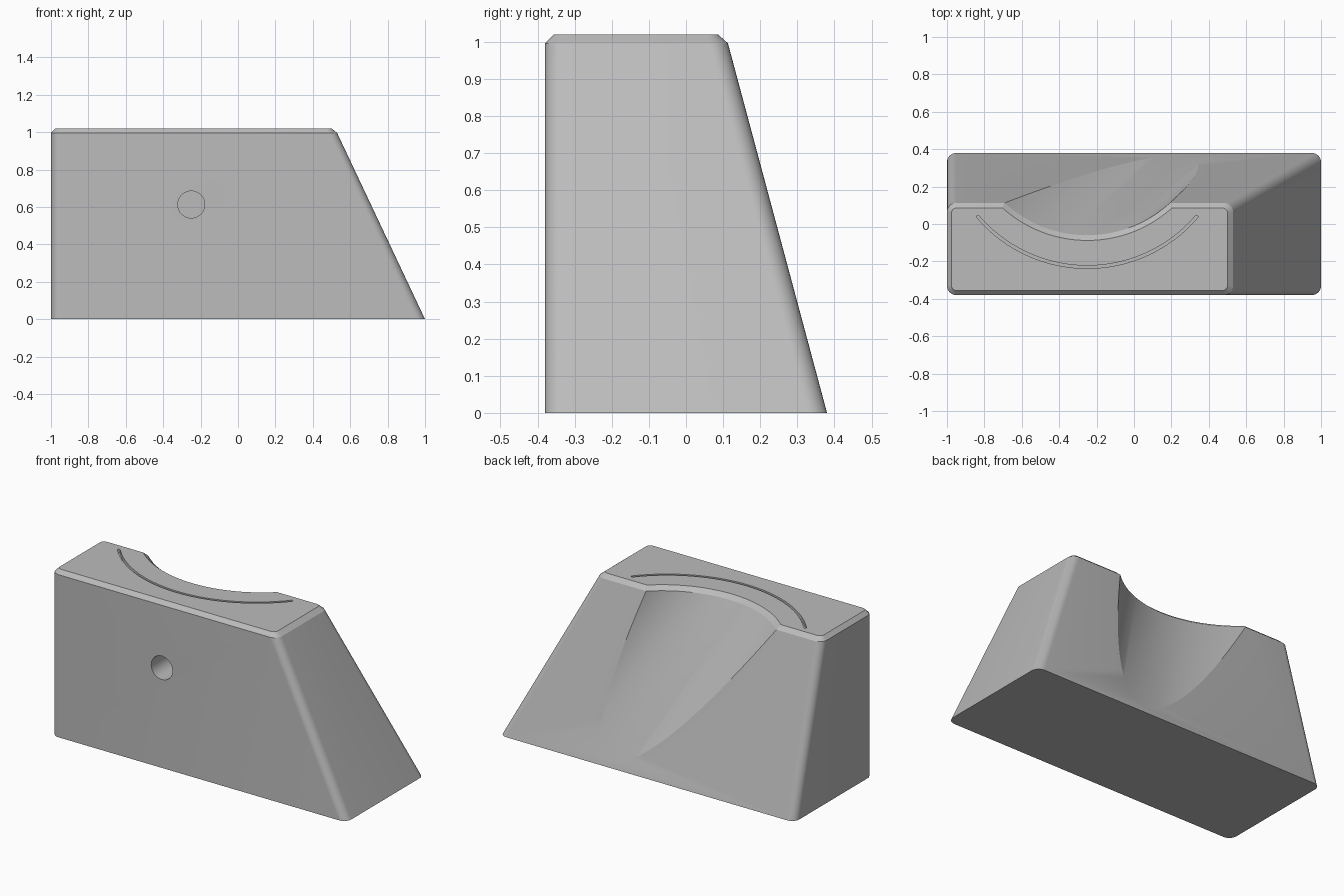
import bpy, bmesh, math

if "Cube" in bpy.data.objects:
    bpy.data.objects.remove(bpy.data.objects["Cube"])

grey = bpy.data.materials.new("light grey")
grey.diffuse_color = (0.5, 0.5, 0.5, 1)
grey.use_nodes = True
grey.node_tree.nodes["Principled BSDF"].inputs["Base Color"].default_value = grey.diffuse_color


def loft(name, loops):
    """Closed solid through equal-length rings of points."""
    bm = bmesh.new()
    rings = [[bm.verts.new(p) for p in ring] for ring in loops]
    n = len(rings[0])
    for a, b in zip(rings, rings[1:]):
        for i in range(n):
            j = (i + 1) % n
            bm.faces.new((a[i], a[j], b[j], b[i]))
    bm.faces.new(rings[0][::-1])
    bm.faces.new(rings[-1])
    bmesh.ops.recalc_face_normals(bm, faces=bm.faces)
    mesh = bpy.data.meshes.new(name)
    bm.to_mesh(mesh)
    bm.free()
    mesh.materials.append(grey)
    obj = bpy.data.objects.new(name, mesh)
    bpy.context.collection.objects.link(obj)
    return obj


def rounded_rect(x0, x1, y0, y1, z, r, seg=8):
    corners = [(x1 - r, y1 - r), (x0 + r, y1 - r), (x0 + r, y0 + r), (x1 - r, y0 + r)]
    return [(cx + r * math.cos(a), cy + r * math.sin(a), z)
            for k, (cx, cy) in enumerate(corners)
            for a in [math.pi / 2 * (k + i / seg) for i in range(seg + 1)]]


def circle(cx, cy, z, r, n):
    return [(cx + r * math.cos(2 * math.pi * i / n),
             cy + r * math.sin(2 * math.pi * i / n), z) for i in range(n)]


# Tapered block: right and back lean inward, top rim chamfered
SHOULDER, TOP = 0.996, 1.02
block = loft("block", [
    rounded_rect(-1, 1, -0.38, 0.38, 0, 0.05),
    rounded_rect(-1, 0.53, -0.38, 0.113, SHOULDER, 0.05),
    rounded_rect(-0.976, 0.5, -0.356, 0.086, TOP, 0.028)])

# Slanted round scoop in the back, flaring at the top rim
CX, CY, R = -0.25, 0.59, 0.65


def scoop_ring(z, r):
    d = SHOULDER - z
    return circle(CX + 0.505 * d, CY + 0.45 * d, z, r, 128)


scoop = loft("scoop_cutter", [
    scoop_ring(-0.1, R), scoop_ring(SHOULDER, R),
    circle(CX, CY, SHOULDER + 0.048, R + 0.056, 128)])

# Blind round hole in the front
hole = loft("hole_cutter", [
    [(x - 0.25, y, z + 0.613) for x, z, y in circle(0, 0, d, 0.072, 40)]
    for d in (-0.5, -0.13)])

# Thin curved groove with round ends in the top
GY, GR, W, N = 0.54, 0.77, 0.0075, 48
half = math.asin(0.585 / GR)
outline = []
for i in range(N + 1):
    a = -math.pi / 2 - half + 2 * half * i / N
    outline.append((CX + (GR + W) * math.cos(a), GY + (GR + W) * math.sin(a)))
for side in (1, -1):
    end = -math.pi / 2 + side * half
    ex, ey = CX + GR * math.cos(end), GY + GR * math.sin(end)
    start = end if side == 1 else end + math.pi
    for k in range(1, 6):
        t = start + math.pi * k / 6
        outline.append((ex + W * math.cos(t), ey + W * math.sin(t)))
    if side == 1:
        for i in range(N + 1):
            a = end - 2 * half * i / N
            outline.append((CX + (GR - W) * math.cos(a), GY + (GR - W) * math.sin(a)))
groove = loft("groove_cutter", [[(x, y, z) for x, y in outline] for z in (0.995, 1.06)])

# Cut the shapes, then discard the cutters
bpy.context.view_layer.objects.active = block
block.select_set(True)
for cutter in (scoop, hole, groove):
    cutter.hide_render = True
    mod = block.modifiers.new(cutter.name, 'BOOLEAN')
    mod.operation = 'DIFFERENCE'
    mod.solver = 'EXACT'
    mod.object = cutter
    bpy.ops.object.modifier_apply(modifier=mod.name)
    bpy.data.objects.remove(cutter)

bpy.ops.object.shade_smooth_by_angle(angle=math.radians(15))
